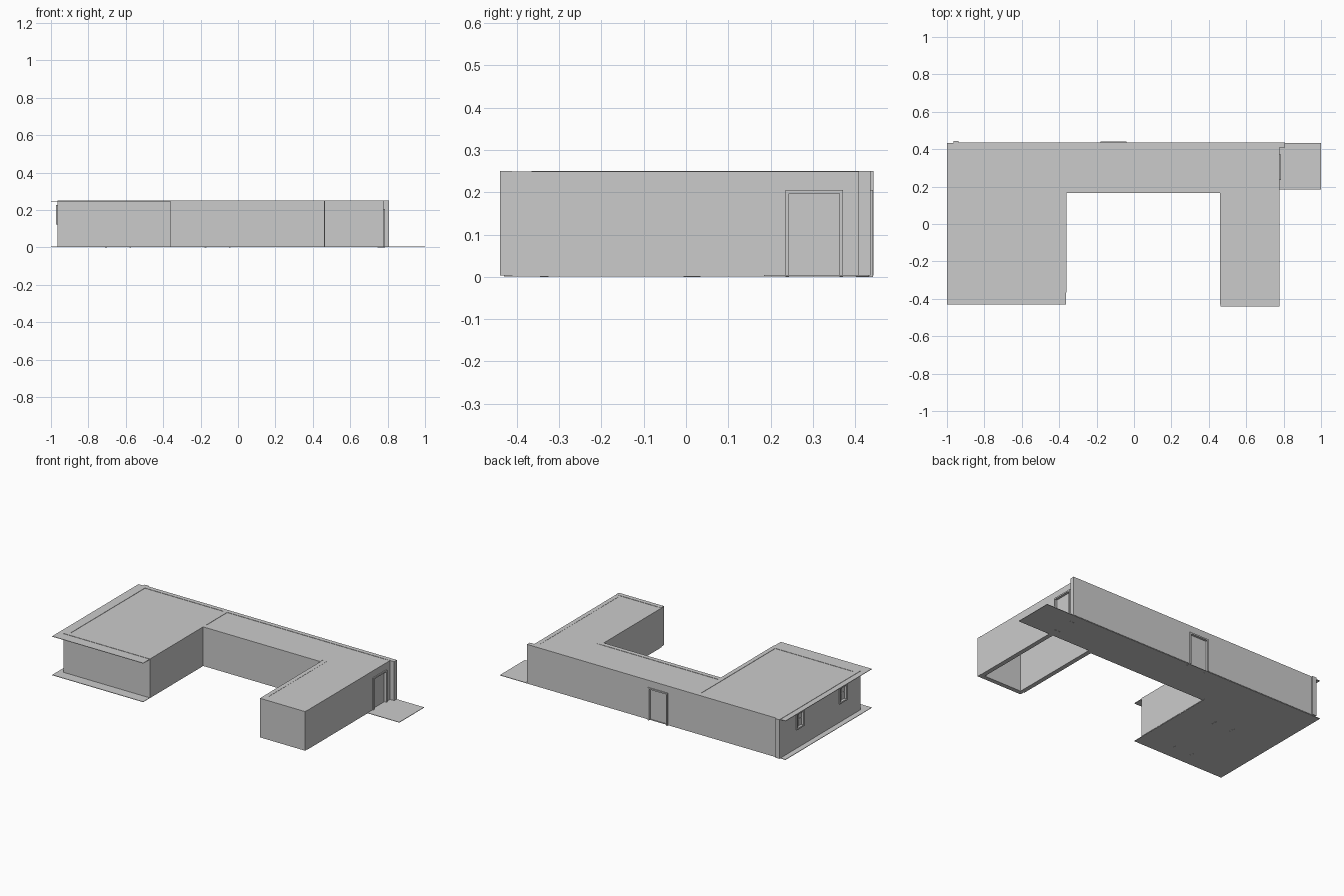
import bpy, bmesh

if "Cube" in bpy.data.objects:
    bpy.data.objects.remove(bpy.data.objects["Cube"])

T = 0.028            # wall thickness
Z0, Z1 = 0.003, 0.2505


def finish(name, bm):
    bmesh.ops.recalc_face_normals(bm, faces=bm.faces[:])
    me = bpy.data.meshes.new(name)
    bm.to_mesh(me)
    bm.free()
    ob = bpy.data.objects.new(name, me)
    bpy.context.collection.objects.link(ob)
    return ob


def boxes(name, specs):
    """One object from boxes given as (x0, x1, y0, y1, z0, z1)."""
    bm = bmesh.new()
    for x0, x1, y0, y1, z0, z1 in specs:
        vs = bmesh.ops.create_cube(bm, size=1)['verts']
        for v in vs:
            v.co.x = x1 if v.co.x > 0 else x0
            v.co.y = y1 if v.co.y > 0 else y0
            v.co.z = z1 if v.co.z > 0 else z0
    return finish(name, bm)


def slab(name, outline, z0, z1):
    """Extruded flat outline."""
    bm = bmesh.new()
    f = bm.faces.new([bm.verts.new((x, y, z0)) for x, y in outline])
    ext = bmesh.ops.extrude_face_region(bm, geom=[f])['geom']
    for v in ext:
        if isinstance(v, bmesh.types.BMVert):
            v.co.z = z1
    return finish(name, bm)


def cut(wall, name, spec):
    """Cut a box-shaped opening through a wall."""
    cutter = boxes(name + "_cutter", [spec])
    cutter.hide_render = True
    cutter.hide_viewport = True
    m = wall.modifiers.new(name, 'BOOLEAN')
    m.operation = 'DIFFERENCE'
    m.solver = 'EXACT'
    m.object = cutter


def opening(name, wall, axis, a0, a1, z0, z1, d0, d1, f=0.009, window=False):
    """Framed door or window; a = along the wall, d = through the wall."""
    def sp(u0, u1, w0, w1, e0=d0, e1=d1):
        return (u0, u1, e0, e1, w0, w1) if axis == 'x' else (e0, e1, u0, u1, w0, w1)
    cut(wall, name, sp(a0 + f / 2, a1 - f / 2, z0 - (0 if window else .02),
                       z1 - f / 2, d0 - .03, d1 + .03))
    parts = [sp(a0, a0 + f, z0, z1), sp(a1 - f, a1, z0, z1),
             sp(a0 + f, a1 - f, z1 - f, z1)]
    mid, c = (d0 + d1) / 2, (a0 + a1) / 2
    if window:
        zc = (z0 + z1) / 2
        parts += [sp(a0 + f, a1 - f, z0, z0 + f),
                  sp(c - .003, c + .003, z0 + f, z1 - f, mid - .008, mid + .008),
                  sp(a0 + f, a1 - f, zc - .003, zc + .003, mid - .007, mid + .007)]
    boxes(name + "_frame", parts)
    boxes(name + "_panel", [sp(a0 + f, a1 - f, z0 + (f if window else .003), z1 - f,
                               mid - .005, mid + .005)])


# Roof sheet, overhanging the left wing
slab("roof", [(-1, -.43), (-.363, -.43), (-.363, .167), (.46, .167), (.46, -.43),
              (.777, -.43), (.777, .433), (-1, .433)], .2455, .2485)

# Floor sheet, reaching out to the right as a porch
slab("floor", [(-1, -.43), (-.363, -.43), (-.363, .185), (1, .185), (1, .433),
               (-1, .433)], .001, .004)

# Outer walls
back = boxes("back_wall", [(-.96, .808, .408, .436, Z0, Z1)])
left = boxes("left_wall", [(-.965, -.965 + T, -.365, .444, Z0, Z1)])
front = boxes("left_wing_front_wall", [(-.965 + T, -.361 - T, -.365, -.365 + T, Z0, Z1)])
right = boxes("right_wall", [(.778 - T, .778, -.412, .408, .001, Z1 - .001)])
boxes("left_wing_court_wall", [(-.361 - T, -.361, -.365, .408, Z0, Z1)])
boxes("court_back_wall", [(-.361, .46, .167, .167 + T, Z0, Z1)])
boxes("right_wing_court_wall", [(.46, .46 + T, -.412, .167 + T, .001, Z1 - .001)])
boxes("right_wing_front_wall", [(.463, .778, -.44, -.412, Z0, Z1)])

# Partition inside the left wing
inner = boxes("partition_wall", [(-.965 + T, -.361 - T, 0, T, Z0, .245)])

# Doors
opening("back_door", back, 'x', -.178, -.04, 0, .206, .402, .442)
opening("side_door", right, 'y', .235, .372, 0, .206, .745, .785)
opening("inner_door", inner, 'x', -.71, -.572, 0, .206, -.006, T + .006)
boxes("front_room_door", [(-.71, -.701, -.345, -.325, 0, .206),
                          (-.581, -.572, -.345, -.325, 0, .206),
                          (-.701, -.581, -.345, -.325, .197, .206),
                          (-.701, -.581, -.34, -.33, .004, .197)])

# Windows in the left wall
for name, y in (("rear_window", .24), ("fore_window", -.19)):
    opening(name, left, 'y', y - .038, y + .038, .122, .226, -.972, -.93, window=True)
